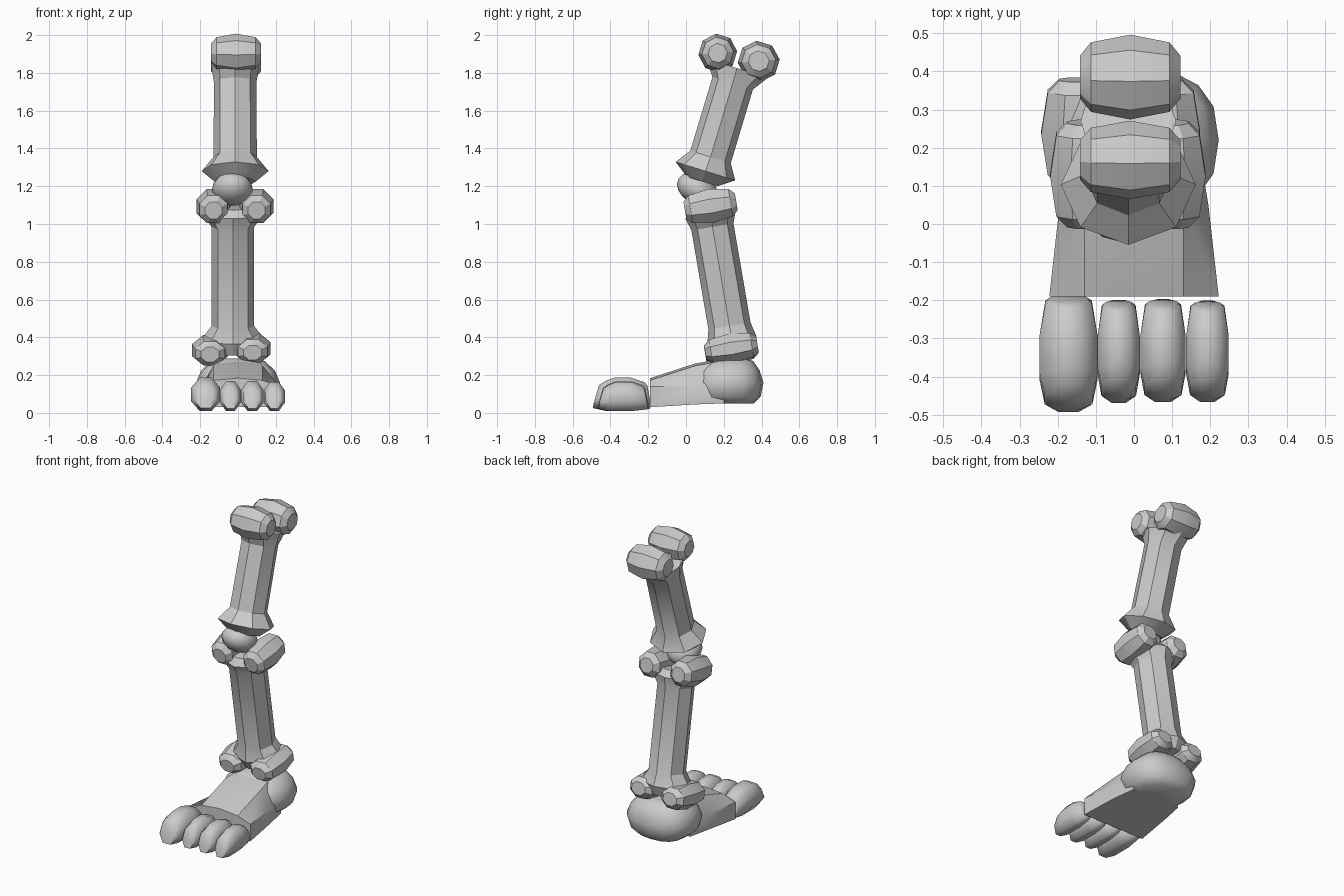
import bpy, bmesh
from math import sin, cos, pi, radians
from mathutils import Vector as V

if "Cube" in bpy.data.objects:
    bpy.data.objects.remove(bpy.data.objects["Cube"])

X = V((1, 0, 0))


def ring(c, u, v, n=8, phase=0.0, power=1.0):
    """Points round centre c, spanned by half-axes u and v."""
    pts = []
    for i in range(n):
        a = 2 * pi * i / n + phase
        s, t = cos(a), sin(a)
        s = abs(s) ** power * (1 if s >= 0 else -1)
        t = abs(t) ** power * (1 if t >= 0 else -1)
        pts.append(V(c) + u * s + v * t)
    return pts


def loft(bm, rings):
    """Skin a list of rings and cap both ends."""
    rows = [[bm.verts.new(p) for p in r] for r in rings]
    n = len(rows[0])
    faces = [bm.faces.new(rows[0]), bm.faces.new(rows[-1])]
    for a, b in zip(rows, rows[1:]):
        for i in range(n):
            j = (i + 1) % n
            faces.append(bm.faces.new((a[i], a[j], b[j], b[i])))
    bmesh.ops.recalc_face_normals(bm, faces=faces)


def lobe(bm, c, axis, u, v, half):
    """Knuckle: a short faceted barrel along axis."""
    loft(bm, [ring(V(c) + axis * (half * t), u * r, v * r, 8, pi / 8)
              for t, r in ((-1, .5), (-.78, .82), (0, 1), (.78, .82), (1, .5))])


def finish(bm, name, angle=30):
    me = bpy.data.meshes.new(name)
    bm.to_mesh(me)
    bm.free()
    ob = bpy.data.objects.new(name, me)
    bpy.context.collection.objects.link(ob)
    bpy.ops.object.select_all(action='DESELECT')
    ob.select_set(True)
    bpy.context.view_layer.objects.active = ob
    bpy.ops.object.shade_smooth_by_angle(angle=radians(angle))
    return ob


def shaft(bm, cx, across, rows):
    """Eight-sided bone shaft from (y, z, rx, ry) rows."""
    loft(bm, [ring((cx, y, z), X * rx, across * ry) for y, z, rx, ry in rows])


# Thigh bone: leaning shaft, flared base, front and back knuckles on top
bm = bmesh.new()
across = V((0, .955, -.297))
up = V((0, .297, .955))
shaft(bm, -.015, across, [
    (.085, 1.225, .11, .085), (.103, 1.28, .177, .165), (.13, 1.355, .115, .112),
    (.247, 1.745, .112, .112), (.27, 1.825, .125, .172)])
lobe(bm, (-.01, .168, 1.905), X, across * .103, up * .103, .132)
lobe(bm, (-.01, .385, 1.862), X, across * .112, up * .108, .132)
finish(bm, "thigh_bone")

# Shin bone: shaft leaning the other way, side knuckles at both ends
bm = bmesh.new()
across = V((0, .986, .165))
up = V((0, -.165, .986))
shaft(bm, -.027, across, [
    (.25, .32, .12, .10), (.243, .385, .17, .132), (.23, .46, .113, .113),
    (.14, .985, .113, .113), (.13, 1.05, .16, .135), (.125, 1.09, .12, .10)])
for x, z, r in ((-.13, 1.095, .097), (.098, 1.095, .097)):
    lobe(bm, (x, .13, z), across, X * r, up * .098, .138)
for x, z in ((-.148, .332), (.078, .342)):
    lobe(bm, (x, .24, z), across, X * .103, up * .085, .14)
finish(bm, "shin_bone")

# Kneecap
bm = bmesh.new()
bmesh.ops.create_uvsphere(bm, u_segments=12, v_segments=8, radius=1)
for v in bm.verts:
    x, y, z = v.co
    v.co = (-.03 + .108 * x, .06 + .108 * y, 1.185 + .085 * z - .025 * y)
finish(bm, "kneecap", 60)

# Instep: faceted wedge, lofted front to back
bm = bmesh.new()
rows = []
for y, w, z0, zs, zt, wt in ((-.19, .222, .03, .14, .172, .13),
                             (.05, .195, .045, .14, .25, .13),
                             (.20, .17, .05, .16, .275, .11)):
    half = [(w, z0), (w, zs), (wt, zt)]
    sec = half + [(0, zt + .012)] + [(-x, z) for x, z in reversed(half)]
    rows.append([V((x, y, z)) for x, z in sec])
loft(bm, rows)
finish(bm, "instep")

# Heel: rounded cushion
bm = bmesh.new()
loft(bm, [ring((0, y, z), X * rx, V((0, ry, 0)), 16, 0, .8)
          for y, z, rx, ry in ((.225, .05, .15, .135), (.22, .085, .195, .175),
                               (.22, .16, .222, .19), (.225, .225, .195, .165),
                               (.235, .275, .14, .12), (.235, .288, .08, .07))])
finish(bm, "heel", 60)

# Toes: rounded eight-sided barrels, the first one largest
for i, (x0, x1, front, back, h) in enumerate((
        (-.25, -.093, -.475, -.195, .092), (-.097, .017, -.452, -.208, .083),
        (.015, .137, -.45, -.206, .083), (.135, .25, -.45, -.21, .081))):
    bm = bmesh.new()
    cx, w, L = (x0 + x1) / 2, (x1 - x0) / 2, back - front
    rows = []
    for t, r, lean in ((0, .55, .15), (.06, .82, .25), (.27, 1, .12),
                       (.65, 1, 0), (.96, .8, -.1), (1, .6, -.1)):
        zc = h + .006 - .006 * (t > .9)
        rows.append(ring((cx, front + L * t, zc), X * (w * r * 1.05),
                         V((0, lean * h * r * 2, h * r * 1.04)), 8, pi / 8))
    loft(bm, rows)
    finish(bm, "toe_%d" % (i + 1), 60)
